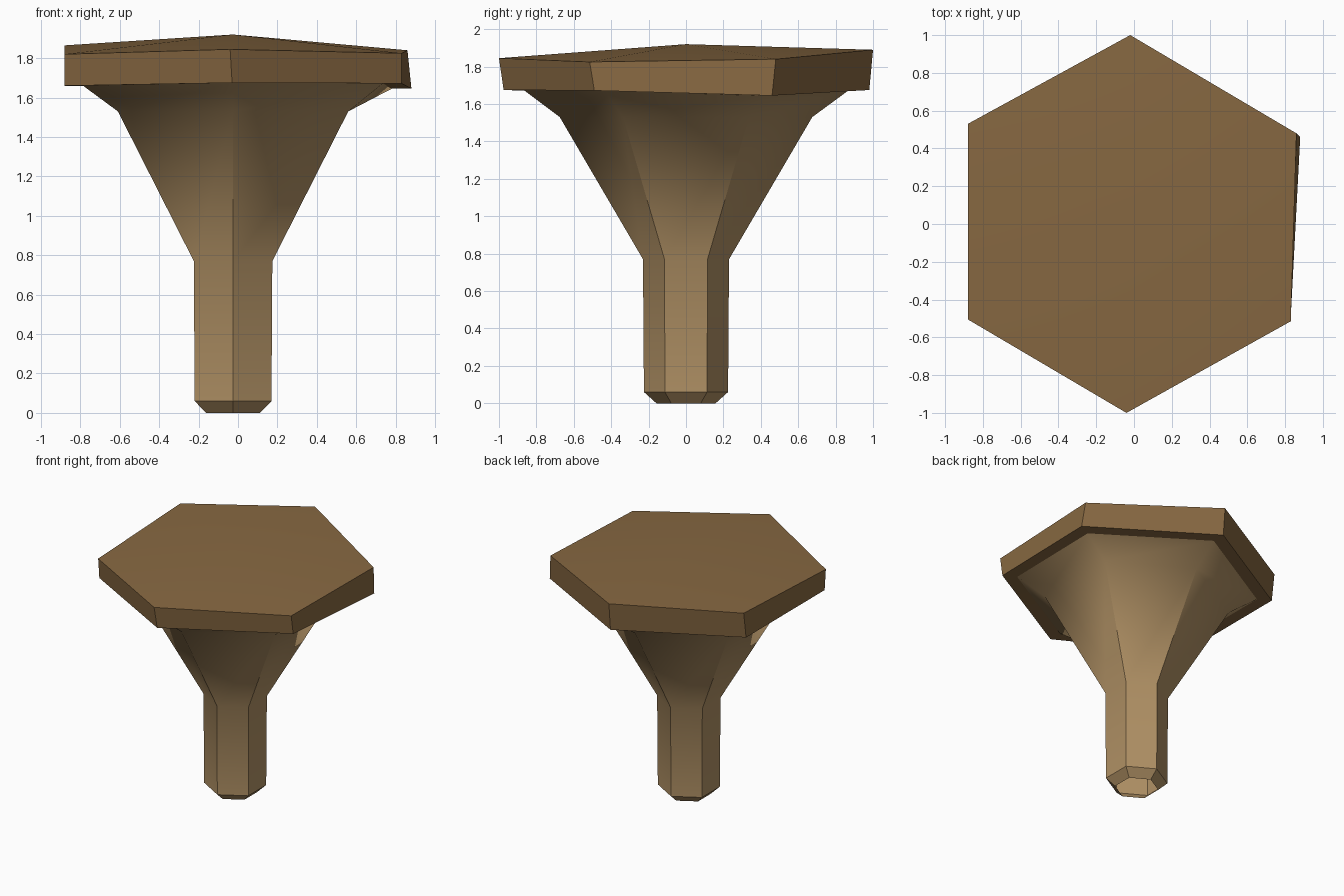
import bpy, bmesh, math
from mathutils import Vector

if "Cube" in bpy.data.objects:
    bpy.data.objects.remove(bpy.data.objects["Cube"])


def material(name, rgb):
    m = bpy.data.materials.new(name)
    m.diffuse_color = (*rgb, 1)
    m.use_nodes = True
    m.node_tree.nodes["Principled BSDF"].inputs["Base Color"].default_value = m.diffuse_color
    return m


def bridge(bm, lo, hi):
    n = len(lo)
    for i in range(n):
        bm.faces.new((lo[i], lo[(i + 1) % n], hi[(i + 1) % n], hi[i]))


def finish(bm, name, mat):
    me = bpy.data.meshes.new(name)
    bm.to_mesh(me)
    bm.free()
    me.materials.append(mat)
    ob = bpy.data.objects.new(name, me)
    bpy.context.collection.objects.link(ob)
    bpy.ops.object.select_all(action='DESELECT')
    ob.select_set(True)
    bpy.context.view_layer.objects.active = ob
    bpy.ops.object.shade_smooth_by_angle(angle=math.radians(40))
    return ob


light_wood = material("light brown", (0.44, 0.285, 0.13))
dark_wood = material("dark brown", (0.245, 0.14, 0.054))
CX = -0.025

# uneven rim of the top plate, counter-clockwise from the front corner
rim_low = [(-0.03, -0.975, 1.675), (0.83, -0.49, 1.672), (0.88, 0.46, 1.645),
           (-0.02, 0.98, 1.675), (-0.88, 0.50, 1.66), (-0.88, -0.49, 1.66)]
rim_top = [(-0.04, -1.0, 1.845), (0.83, -0.515, 1.825), (0.86, 0.48, 1.84),
           (-0.02, 1.0, 1.89), (-0.88, 0.53, 1.865), (-0.88, -0.505, 1.82)]
inner = [(CX + (x - CX) * 0.89, y * 0.89, z) for x, y, z in rim_low]

# stem and flare: six sided, open at the foot
bm = bmesh.new()
rings = []
for r, z in [(0.158, 0), (0.225, 0.06), (0.23, 0.77), (0.675, 1.53)]:
    rings.append([bm.verts.new((CX + r * math.cos(a), r * math.sin(a), z))
                  for a in (math.radians(-90 + 60 * i) for i in range(6))])
rings.append([bm.verts.new(p) for p in inner])
for lo, hi in zip(rings, rings[1:]):
    bridge(bm, lo, hi)
finish(bm, "stem", light_wood)

# top plate: underside ring, rim and shallow pointed top
bm = bmesh.new()
a, b, c = ([bm.verts.new(p) for p in loop] for loop in (inner, rim_low, rim_top))
bridge(bm, a, b)
bridge(bm, b, c)
peak = bm.verts.new((CX, 0, 1.92))
for i in range(6):
    bm.faces.new((c[i], c[(i + 1) % 6], peak))
finish(bm, "top_plate", dark_wood)
